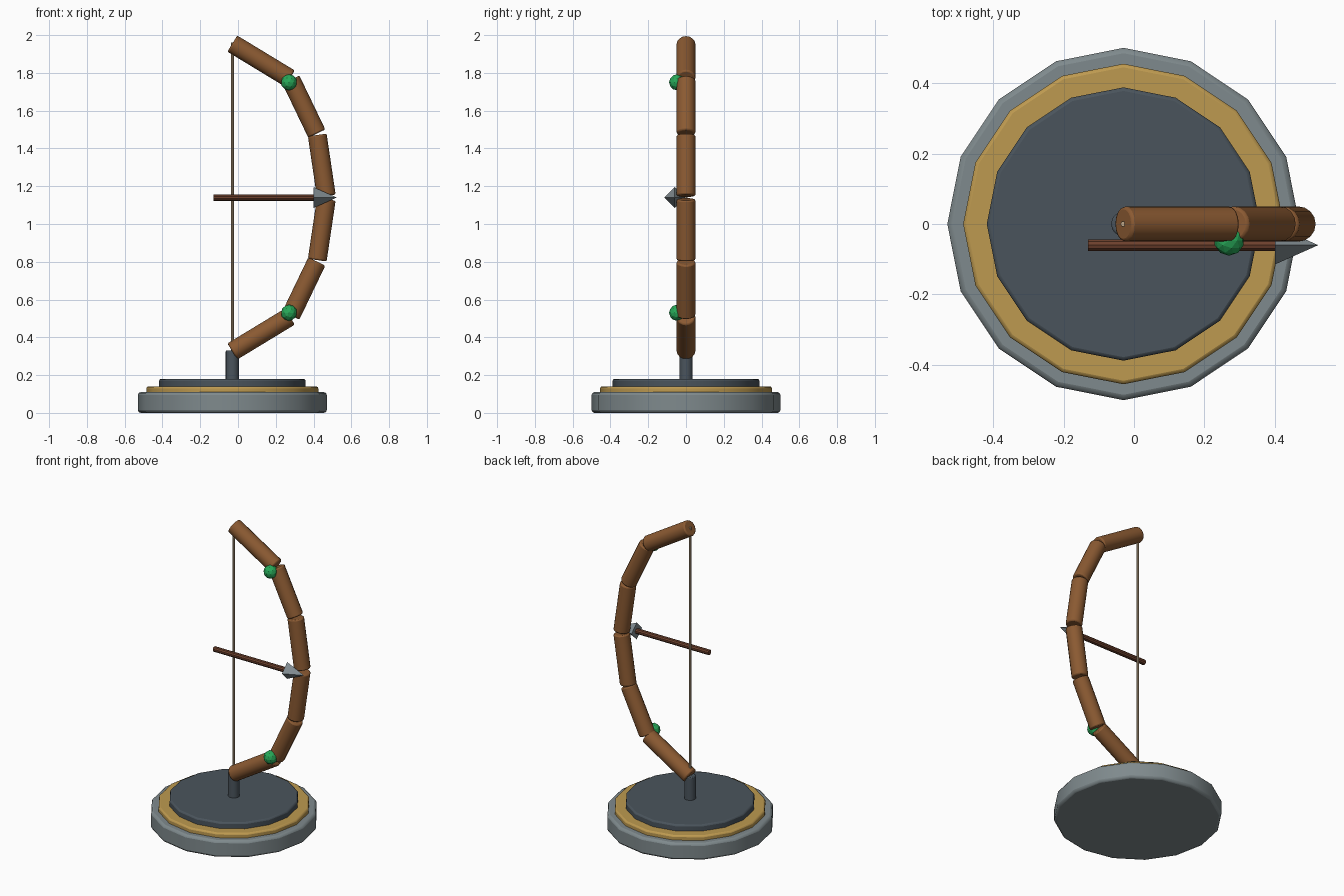
import bpy
import math
from mathutils import Vector

if "Cube" in bpy.data.objects:
    bpy.data.objects.remove(bpy.data.objects["Cube"])

CX = -0.03    # axis of the stand and the string
MID = 1.14    # height of the bow's middle


def material(name, hexa):
    def lin(c):
        c /= 255
        return c / 12.92 if c <= 0.04045 else ((c + 0.055) / 1.055) ** 2.4
    m = bpy.data.materials.new(name)
    m.diffuse_color = [lin(int(hexa[i:i + 2], 16)) for i in (0, 2, 4)] + [1]
    m.use_nodes = True
    m.node_tree.nodes["Principled BSDF"].inputs["Base Color"].default_value = m.diffuse_color
    return m


STONE = material("grey stone", "7F8A8D")
SLATE = material("dark slate", "4A545C")
GOLD = material("gold", "BE9A50")
WOOD = material("brown wood", "8B5A32")
SHAFT = material("dark red wood", "6E412D")
STRING = material("tan string", "C0A888")
GREEN = material("green gem", "27A858")
STEEL = material("grey steel", "808B90")


def finish(name, mat, smooth=True):
    ob = bpy.context.object
    ob.name = name
    ob.data.materials.append(mat)
    if smooth:
        bpy.ops.object.shade_smooth_by_angle(angle=math.radians(30))
    return ob


def rod(name, a, b, r, mat, sides=16, bevel=0.0, r2=None, smooth=True):
    """Cylinder or cone running from point a to point b."""
    a, b = Vector(a), Vector(b)
    d = b - a
    bpy.ops.mesh.primitive_cone_add(
        vertices=sides, radius1=r, radius2=r if r2 is None else r2,
        depth=d.length, location=(a + b) / 2,
        rotation=d.to_track_quat('Z', 'Y').to_euler())
    ob = finish(name, mat, smooth)
    if bevel:
        mod = ob.modifiers.new("soft edge", 'BEVEL')
        mod.width = bevel
        mod.segments = 2
        mod.limit_method = 'ANGLE'
        mod.angle_limit = math.radians(40)
    return ob


# Stand: three stacked discs and a post
for name, r, z0, z1, mat, bev in (
        ("stone_base", 0.5, 0.0, 0.11, STONE, 0.015),
        ("gold_ring", 0.455, 0.10, 0.14, GOLD, 0.01),
        ("top_disc", 0.388, 0.13, 0.18, SLATE, 0.01)):
    rod(name, (CX, 0, z0), (CX, 0, z1), r, mat, 16, bev)
rod("post", (CX, 0, 0.17), (CX, 0, 0.33), 0.035, SLATE, 16, 0.005)

# Bow: three limb pieces and a gem, mirrored above and below the middle
profile = [(0.468, 0.005), (0.419, 0.335), (0.278, 0.628), (CX, 0.815)]
for side, s in (("upper", 1), ("lower", -1)):
    for i in range(3):
        a = Vector((profile[i][0], 0, MID + s * profile[i][1]))
        b = Vector((profile[i + 1][0], 0, MID + s * profile[i + 1][1]))
        gap = (b - a).normalized() * 0.004
        rod(f"{side}_limb_{i + 1}", a + gap, b - (gap if i < 2 else gap * 0),
            0.05, WOOD, 16, 0.008)
    bpy.ops.mesh.primitive_ico_sphere_add(
        subdivisions=2, radius=0.043, location=(0.27, -0.047, MID + s * 0.61))
    finish(f"{side}_gem", GREEN, False)

# Bowstring
rod("bowstring", (CX, 0, 0.32), (CX, 0, 1.96), 0.008, STRING, 8)

# Arrow: shaft and four-sided head
rod("arrow_shaft", (-0.13, -0.06, MID), (0.41, -0.06, MID), 0.017, SHAFT, 10)
rod("arrow_head", (0.40, -0.06, MID), (0.523, -0.06, MID), 0.055, STEEL,
    sides=4, r2=0, smooth=False)
